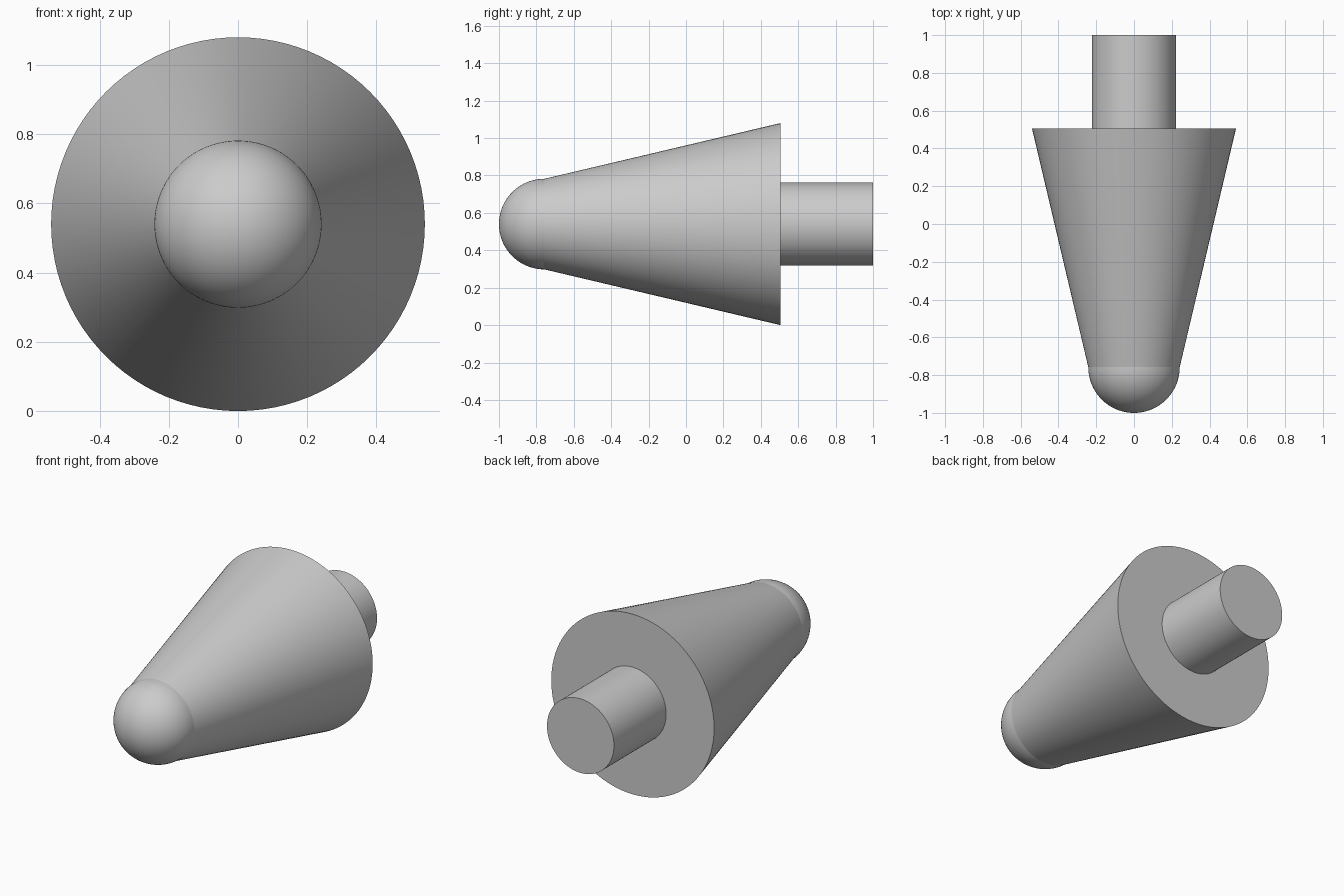
import bpy
import bmesh
import math
from mathutils import Matrix

cube = bpy.data.objects.get("Cube")
if cube:
    bpy.data.objects.remove(cube, do_unlink=True)

AXIS_Z = 0.54
SEGMENTS = 96
TIP_Y, BASE_Y, END_Y = -0.758, 0.505, 1.0
TIP_R, BASE_R, SHAFT_R = 0.242, 0.54, 0.222

grey = bpy.data.materials.new("plain_grey")
grey.use_nodes = True
grey.diffuse_color = (0.6, 0.6, 0.6, 1)
grey.node_tree.nodes["Principled BSDF"].inputs["Base Color"].default_value = grey.diffuse_color


def lathe(name, profile):
    """Spin (radius, y) points around the long axis."""
    bm = bmesh.new()
    verts = [bm.verts.new((r, y, 0)) for r, y in profile]
    edges = [bm.edges.new(pair) for pair in zip(verts, verts[1:])]
    bmesh.ops.spin(bm, geom=verts + edges, cent=(0, 0, 0), axis=(0, 1, 0),
                   angle=math.tau, steps=SEGMENTS, use_duplicate=False)
    bmesh.ops.remove_doubles(bm, verts=bm.verts, dist=0.0001)
    bmesh.ops.recalc_face_normals(bm, faces=bm.faces)
    bmesh.ops.transform(bm, matrix=Matrix.Translation((0, 0, AXIS_Z)), verts=bm.verts)
    mesh = bpy.data.meshes.new(name)
    bm.to_mesh(mesh)
    bm.free()
    mesh.materials.append(grey)
    obj = bpy.data.objects.new(name, mesh)
    bpy.context.collection.objects.link(obj)
    bpy.ops.object.select_all(action="DESELECT")
    obj.select_set(True)
    bpy.context.view_layer.objects.active = obj
    bpy.ops.object.shade_smooth_by_angle(angle=math.radians(30))
    return obj


# Hemispherical nose
steps = 24
arc = [i / steps * math.pi / 2 for i in range(steps + 1)]
lathe("rounded_tip", [(TIP_R * math.sin(a), TIP_Y - TIP_R * math.cos(a)) for a in arc])

# Tapered body with a flat back
lathe("tapered_body", [(TIP_R, TIP_Y), (BASE_R, BASE_Y), (0, BASE_Y)])

# Rear shaft with a flat end
lathe("rear_shaft", [(SHAFT_R, BASE_Y), (SHAFT_R, END_Y), (0, END_Y)])
